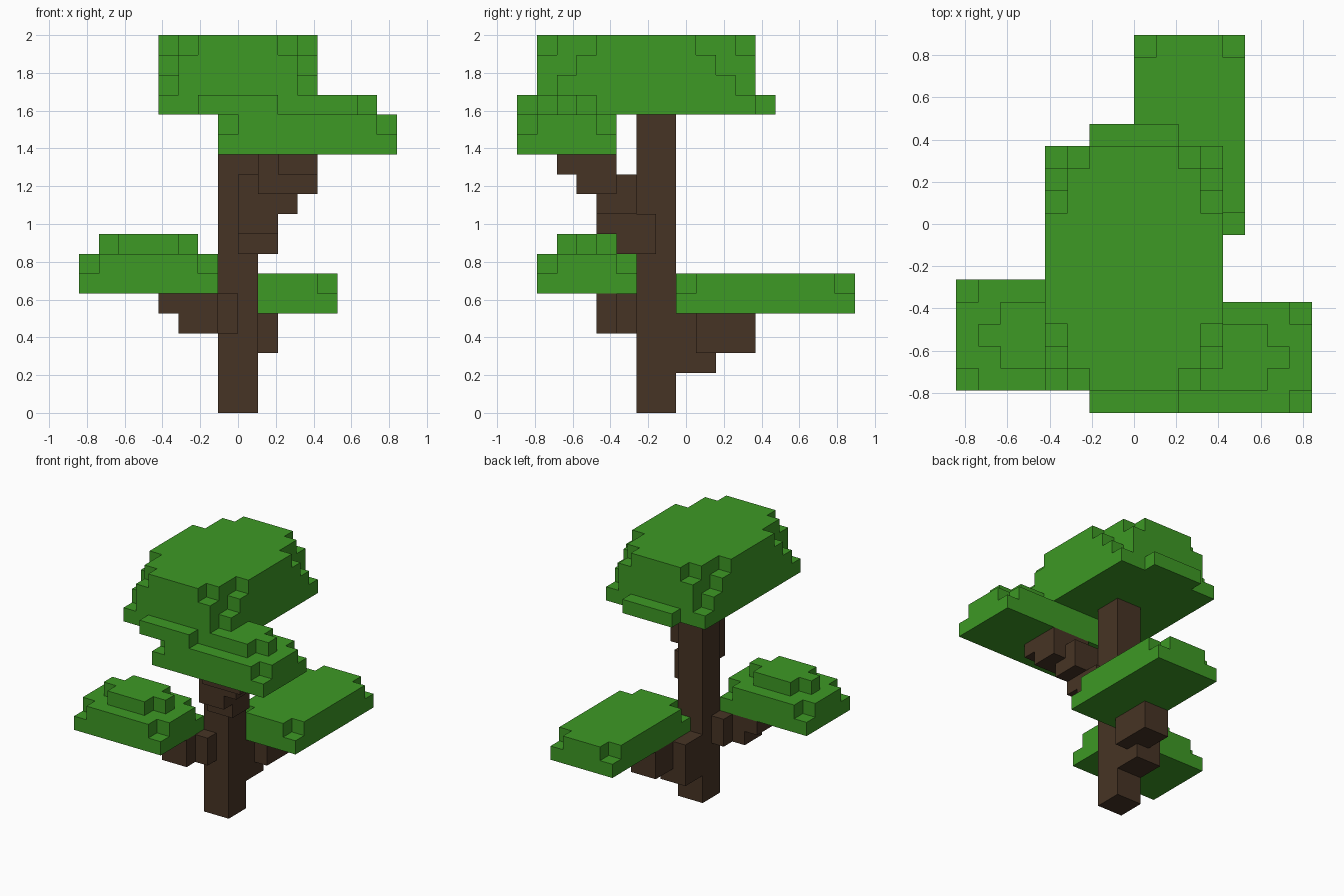
import bpy, bmesh
from math import radians
from mathutils import Vector

old = bpy.data.objects.get("Cube")
if old:
    bpy.data.objects.remove(old, do_unlink=True)

U = 2 / 19      # edge length of one block
MID_Y = 8.5     # block row lying on y = 0


def make_material(name, color):
    mat = bpy.data.materials.new(name)
    mat.use_nodes = True
    mat.diffuse_color = color
    mat.node_tree.nodes["Principled BSDF"].inputs["Base Color"].default_value = color
    return mat


LEAF = make_material("leaf green", (0.047, 0.319, 0.018, 1))
BARK = make_material("bark brown", (0.062, 0.034, 0.018, 1))


def box(x0, x1, y0, y1, z0, z1):
    """Set of block cells filling a box."""
    return {(x, y, z) for x in range(x0, x1) for y in range(y0, y1) for z in range(z0, z1)}


def cross(x0, x1, y0, y1, z0, z1):
    """Box with its four vertical corner columns removed."""
    return box(x0 + 1, x1 - 1, y0, y1, z0, z1) | box(x0, x1, y0 + 1, y1 - 1, z0, z1)


def build(name, cells, mat):
    """Make a blocky object from the outer faces of a set of cells."""
    bm = bmesh.new()
    corners = {}

    def vert(p):
        key = tuple(p)
        if key not in corners:
            corners[key] = bm.verts.new(((p[0]) * U, (p[1] - MID_Y) * U, p[2] * U))
        return corners[key]

    for cell in sorted(cells):
        for axis in range(3):
            a, b = Vector((0, 0, 0)), Vector((0, 0, 0))
            a[(axis + 1) % 3] = 1
            b[(axis + 2) % 3] = 1
            for side in (0, 1):
                near = list(cell)
                near[axis] += 2 * side - 1
                if tuple(near) in cells:
                    continue
                o = Vector(cell)
                o[axis] += side
                loop = [o, o + a, o + a + b, o + b]
                if not side:
                    loop.reverse()
                bm.faces.new([vert(p) for p in loop])
    bmesh.ops.dissolve_limit(bm, angle_limit=radians(1), verts=bm.verts, edges=bm.edges)
    mesh = bpy.data.meshes.new(name)
    bm.to_mesh(mesh)
    bm.free()
    mesh.materials.append(mat)
    obj = bpy.data.objects.new(name, mesh)
    bpy.context.collection.objects.link(obj)


# Trunk and the three stepped branches
trunk = box(-1, 1, 6, 8, 0, 15)
front_left_branch = (
    box(0, 2, 5, 7, 8, 9) | box(0, 2, 4, 7, 9, 10) | box(0, 3, 4, 6, 10, 11)
    | box(0, 1, 4, 6, 11, 12) | box(1, 4, 3, 5, 11, 13) | box(1, 3, 4, 6, 11, 12)
    | box(2, 4, 2, 5, 12, 13))
front_right_branch = (
    box(-2, 0, 5, 7, 4, 6) | box(-3, -1, 4, 6, 4, 6) | box(-4, -2, 4, 6, 5, 6))
back_branch = box(-1, 1, 8, 10, 2, 5) | box(0, 2, 9, 12, 3, 5)
build("trunk_and_branches",
      trunk | front_left_branch | front_right_branch | back_branch, BARK)

# Crown: a wide slab whose corners step inwards towards the top
crown = box(-4, 4, 1, 12, 15, 16) | box(-2, 2, 0, 13, 15, 16)
for step in (1, 2, 3):
    z = 15 + step
    crown |= box(-4, 4, 1 + step, 12 - step, z, z + 1)
    crown |= box(-3, 3, 1, 12, z, z + 1) if step < 3 else cross(-3, 3, 1, 12, z, z + 1)


def leaf_pad(x0, x1, y0, y1, z, cap):
    """Two-layer leaf pad, with an optional small cap on top."""
    cells = box(x0, x1, y0, y1, z, z + 1) | cross(x0, x1, y0, y1, z + 1, z + 2)
    if cap:
        cells |= cross(x0 + 1, x1 - 1, y0 + 1, y1 - 1, z + 2, z + 3)
    return cells


# Leaf pads carried by the branches
front_left_pad = leaf_pad(-1, 8, 0, 5, 13, True)
build("crown_leaves", crown | front_left_pad, LEAF)
build("front_right_leaves", leaf_pad(-8, -1, 1, 6, 6, True), LEAF)
build("back_leaves", leaf_pad(0, 5, 8, 17, 5, False), LEAF)
